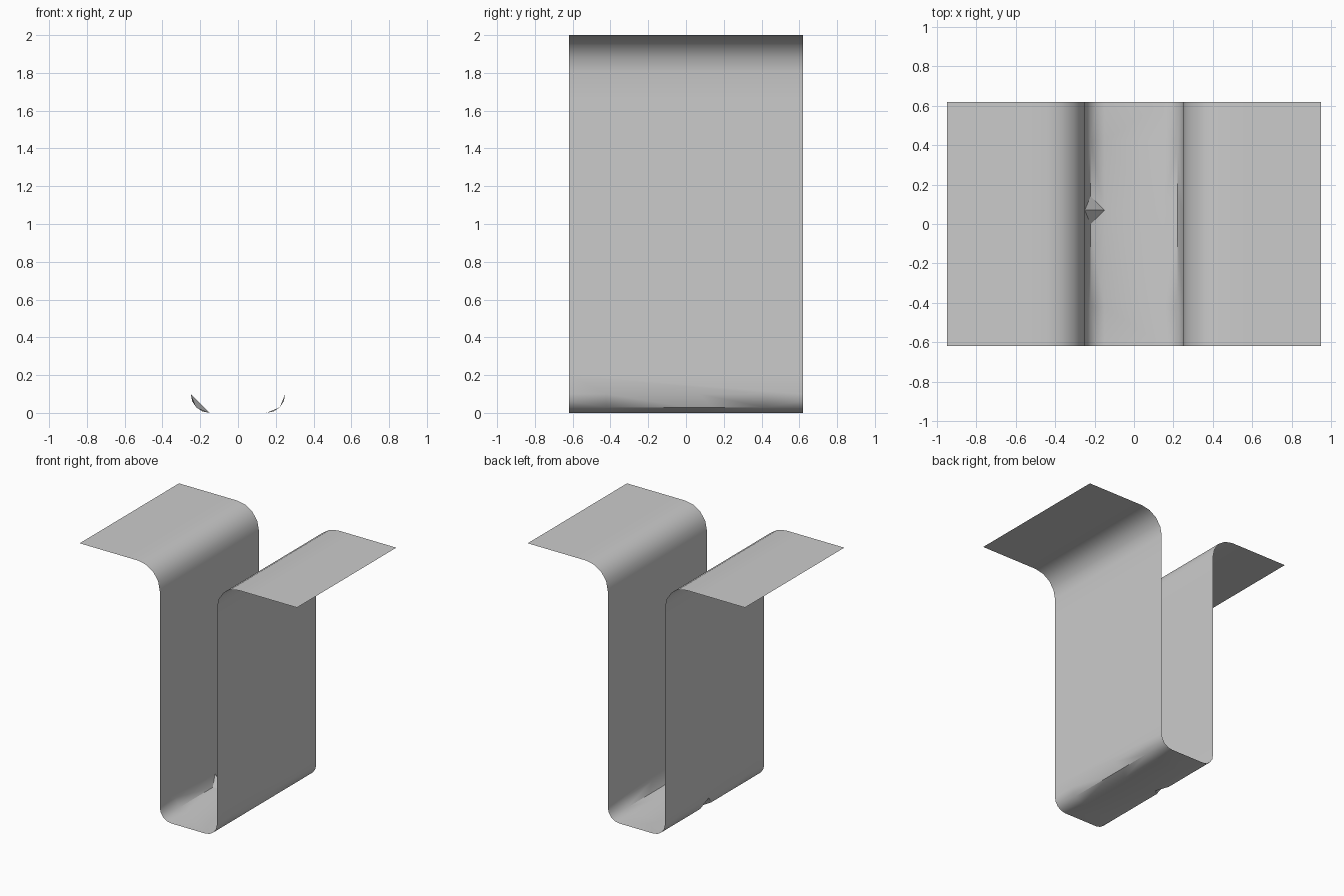
import bpy, bmesh, math

if "Cube" in bpy.data.objects:
    bpy.data.objects.remove(bpy.data.objects["Cube"])

HALF_Y = 0.62                     # half length of the channel
HALF_X = 0.95                     # outer edge of the flanges
WALL = 0.25                       # wall distance from the centre
R_TOP, R_LOW = 0.19, 0.10         # bend radii
bm = bmesh.new()


def row(x, z, ys):
    return [bm.verts.new((x, y, z)) for y in ys]


def panel(a, b):
    """Flat sheet between two rows running along y."""
    bm.faces.new(a + b[::-1])


def zip_rows(a, b):
    """Triangulated strip between two rows with differing spacing."""
    i = j = 0
    while i < len(a) - 1 or j < len(b) - 1:
        step_a = j == len(b) - 1 or (
            i < len(a) - 1 and a[i + 1].co.y + a[i].co.y <= b[j + 1].co.y + b[j].co.y)
        if step_a:
            bm.faces.new((a[i], a[i + 1], b[j]))
            i += 1
        else:
            bm.faces.new((a[i], b[j + 1], b[j]))
            j += 1


ends = [-HALF_Y, HALF_Y]
spacing = 2 * HALF_Y / 4.5
even = [-HALF_Y + spacing * k for k in range(5)] + [HALF_Y]
odd = [-HALF_Y] + [-HALF_Y + spacing * (k + 0.5) for k in range(5)]
floor_rows = []

for s in (-1, 1):
    # upper bend, faceted with staggered rows
    rows = []
    for k in range(5):
        a = math.radians(22.5 * k)
        rows.append(row(s * (WALL + R_TOP - R_TOP * math.cos(a)),
                        2 - R_TOP + R_TOP * math.sin(a), odd if k % 2 else even))
    for lower, upper in zip(rows, rows[1:]):
        zip_rows(lower, upper)

    # flange
    inner = row(s * 0.56, 2, ends)
    panel(rows[-1], inner)
    panel(inner, row(s * HALF_X, 2, ends))

    # lower bend: one crease along the middle, rounder at both ends
    notch = s < 0
    outer_y = [-HALF_Y, -0.42, 0.07, 0.42, HALF_Y]
    mid_y = [-HALF_Y, -0.42, 0.0, 0.14, 0.42, HALF_Y]
    wall_row = row(s * WALL, R_LOW, outer_y)
    base_row = row(s * (WALL - R_LOW), 0, outer_y)
    c = R_LOW * math.sqrt(0.5)
    mid = row(s * (WALL - R_LOW + c), R_LOW - c, mid_y)
    for edge, ang in ((wall_row, 22.5), (base_row, 67.5)):
        a = math.radians(ang)
        for e, n, m in ((0, 1, 1), (-1, -2, -2)):
            q = row(s * (WALL - R_LOW + R_LOW * math.cos(a)),
                    R_LOW - R_LOW * math.sin(a), [edge[e].co.y])[0]
            bm.faces.new((edge[e], edge[n], q))
            bm.faces.new((edge[n], mid[m], q))
            bm.faces.new((q, mid[m], mid[e]))
        bm.faces.new((edge[1], edge[2], mid[2], mid[1]))
        bm.faces.new((edge[2], edge[3], mid[4], mid[3]))
        if not notch:
            bm.faces.new((edge[2], mid[3], mid[2]))
    if notch:                     # small dent in one lower corner
        for m in (mid[2], mid[3]):
            bm.faces.new((wall_row[2], base_row[2], m))
    floor_rows.append(base_row)

    # side wall
    low, high = row(s * WALL, 0.2, ends), row(s * WALL, 1.65, ends)
    panel(wall_row, low)
    panel(low, high)
    panel(high, rows[0])

# floor of the channel
panel(*floor_rows)

bmesh.ops.recalc_face_normals(bm, faces=bm.faces)
bm.normal_update()
if max(bm.faces, key=lambda f: f.calc_center_median().z).normal.z < 0:
    bmesh.ops.reverse_faces(bm, faces=bm.faces)
mesh = bpy.data.meshes.new("hat_channel")
bm.to_mesh(mesh)
bm.free()

channel = bpy.data.objects.new("hat_channel", mesh)
bpy.context.collection.objects.link(channel)
grey = bpy.data.materials.new("plain_grey")
grey.diffuse_color = (0.6, 0.6, 0.6, 1)
grey.use_nodes = True
grey.node_tree.nodes["Principled BSDF"].inputs["Base Color"].default_value = grey.diffuse_color
mesh.materials.append(grey)

bpy.context.view_layer.objects.active = channel
channel.select_set(True)
bpy.ops.object.shade_smooth_by_angle(angle=math.radians(30))
